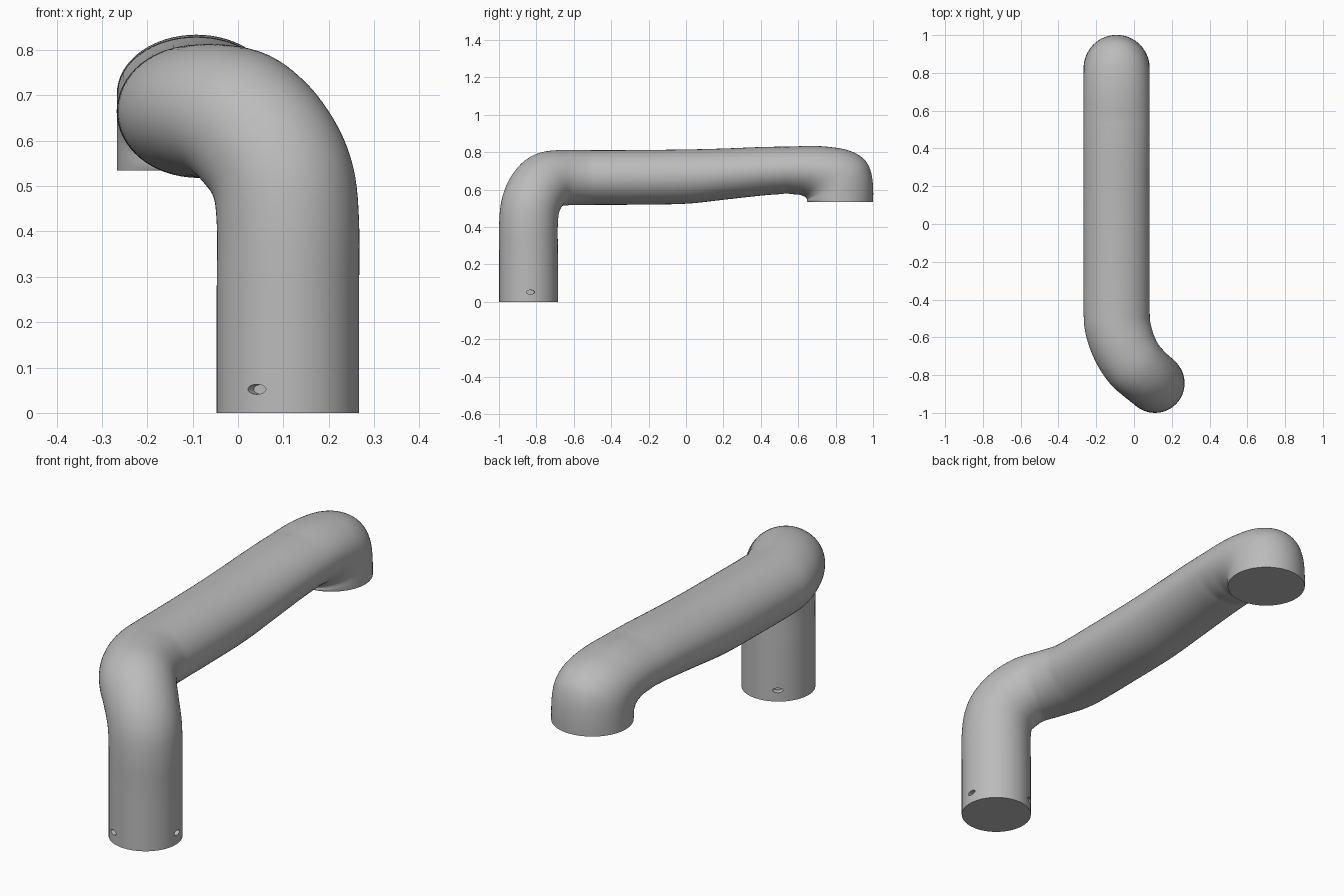
import bpy, bmesh
from math import sin, cos, pi, radians
from mathutils import Vector

cube = bpy.data.objects.get("Cube")
if cube:
    bpy.data.objects.remove(cube, do_unlink=True)

SIDES = 64
STEPS = 6
POST = Vector((0.11, -0.842, 0))

metal = bpy.data.materials.new("plain_grey")
metal.use_nodes = True
grey = (0.5, 0.5, 0.5, 1)
metal.diffuse_color = grey
metal.node_tree.nodes["Principled BSDF"].inputs["Base Color"].default_value = grey

# Sections along the bar: x, y, z, tilt, heading, half width, half depth
stations = [
    (0.11, -0.842, 0, -90, 45, 0.157, 0.157),
    (0.11, -0.842, 0.25, -90, 45, 0.157, 0.157),
    (0.11, -0.842, 0.42, -90, 45, 0.157, 0.157),
    (0.097, -0.83, 0.52, -68, 45, 0.158, 0.157),
    (0.055, -0.795, 0.597, -45, 44, 0.16, 0.157),
    (0, -0.74, 0.65, -22, 40, 0.165, 0.153),
    (-0.05, -0.655, 0.664, -4, 27, 0.17, 0.149),
    (-0.085, -0.55, 0.665, 0, 11, 0.174, 0.147),
    (-0.092, -0.45, 0.665, 0, 0, 0.175, 0.146),
    (-0.092, -0.25, 0.666, 0, 0, 0.175, 0.146),
    (-0.092, 0, 0.67, 0, 0, 0.175, 0.145),
    (-0.092, 0.2, 0.683, 0, 0, 0.175, 0.137),
    (-0.092, 0.4, 0.698, 0, 0, 0.175, 0.13),
    (-0.092, 0.5, 0.703, 0, 0, 0.175, 0.127),
    (-0.092, 0.565, 0.705, 7, 0, 0.175, 0.127),
    (-0.092, 0.675, 0.702, 30, 0, 0.175, 0.148),
    (-0.092, 0.75, 0.687, 44, 0, 0.175, 0.171),
    (-0.092, 0.796, 0.66, 56, 0, 0.175, 0.186),
    (-0.092, 0.819, 0.617, 67, 0, 0.175, 0.186),
    (-0.092, 0.825, 0.535, 90, 0, 0.175, 0.175),
]


def blend(a, b, c, d, t):
    """Smooth curve between b and c."""
    return b + 0.5 * t * (c - a + t * (2*a - 5*b + 4*c - d + t * (3*(b - c) + d - a)))


def smooth_stations():
    last = len(stations) - 1
    for i in range(last):
        group = [stations[min(max(i + k, 0), last)] for k in (-1, 0, 1, 2)]
        for s in range(STEPS):
            yield [blend(*values, s / STEPS) for values in zip(*group)]
    yield stations[last]


def ring(bm, station):
    x, y, z, tilt, heading, width, depth = station
    tilt, heading = radians(tilt), radians(heading)
    forward = Vector((-sin(heading), cos(heading), 0))
    side = Vector((cos(heading), sin(heading), 0))
    out = forward * sin(tilt) + Vector((0, 0, cos(tilt)))
    centre = Vector((x, y, z))
    angles = [2 * pi * k / SIDES for k in range(SIDES)]
    return [bm.verts.new(centre + side * width * cos(a) + out * depth * sin(a)) for a in angles]


# Handle bar: post, elbow, beam and down-turned foot in one skin
bm = bmesh.new()
rings = [ring(bm, s) for s in smooth_stations()]
for low, high in zip(rings, rings[1:]):
    for k in range(SIDES):
        n = (k + 1) % SIDES
        bm.faces.new((low[k], low[n], high[n], high[k]))
bm.faces.new(rings[0])
bm.faces.new(rings[-1])
bmesh.ops.recalc_face_normals(bm, faces=bm.faces)
mesh = bpy.data.meshes.new("handle_bar")
bm.to_mesh(mesh)
bm.free()
bar = bpy.data.objects.new("handle_bar", mesh)
bpy.context.collection.objects.link(bar)
mesh.materials.append(metal)

# Three oval screw holes around the foot of the post
for degrees in (4, 124, 244):
    a = radians(degrees)
    spot = POST + Vector((cos(a), sin(a), 0)) * 0.157 + Vector((0, 0, 0.052))
    bpy.ops.mesh.primitive_cylinder_add(vertices=24, radius=1, depth=1, location=spot,
                                        rotation=(pi / 2, 0, a + pi / 2))
    cutter = bpy.context.object
    cutter.name = "hole_cutter"
    cutter.scale = (0.022, 0.011, 0.06)
    cutter.hide_render = True
    cutter.data.materials.append(metal)
    bpy.context.view_layer.objects.active = bar
    cut = bar.modifiers.new("screw_hole", "BOOLEAN")
    cut.operation = "DIFFERENCE"
    cut.solver = "EXACT"
    cut.object = cutter
    bpy.ops.object.modifier_apply(modifier=cut.name)
    bpy.data.objects.remove(cutter, do_unlink=True)

bpy.ops.object.select_all(action="DESELECT")
bar.select_set(True)
bpy.context.view_layer.objects.active = bar
bpy.ops.object.shade_smooth_by_angle(angle=radians(35))
